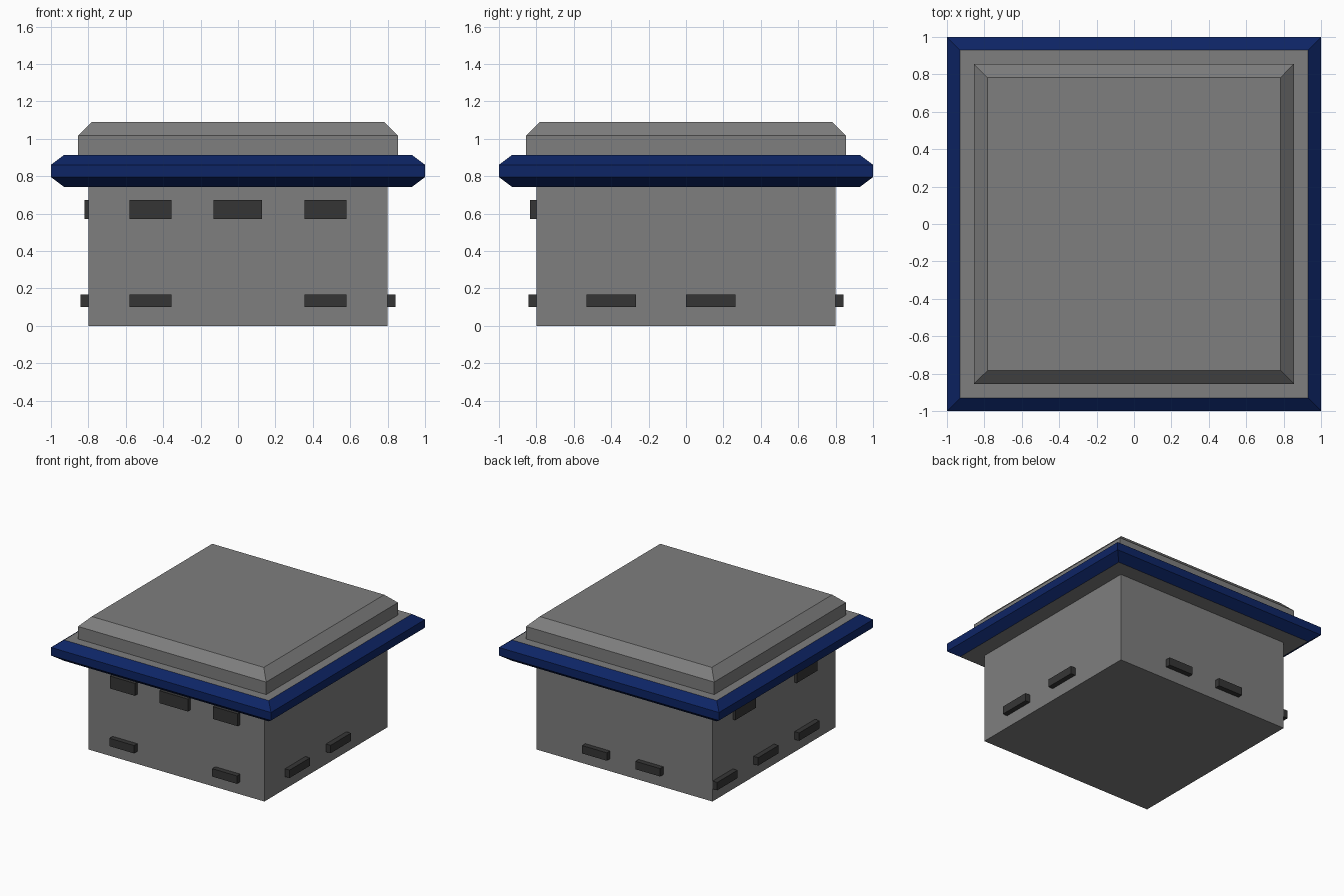
import bpy
import bmesh

old = bpy.data.objects.get("Cube")
if old:
    bpy.data.objects.remove(old)


def make_material(name, rgb):
    mat = bpy.data.materials.new(name)
    mat.use_nodes = True
    mat.diffuse_color = (*rgb, 1)
    mat.node_tree.nodes["Principled BSDF"].inputs["Base Color"].default_value = (*rgb, 1)
    return mat


GREY = make_material("wall grey", (0.21, 0.21, 0.21))
NAVY = make_material("navy trim", (0.004, 0.018, 0.13))
DARK = make_material("dark vent", (0.036, 0.036, 0.036))


def add_object(name, bm, materials):
    bmesh.ops.recalc_face_normals(bm, faces=bm.faces)
    mesh = bpy.data.meshes.new(name)
    bm.to_mesh(mesh)
    bm.free()
    for mat in materials:
        mesh.materials.append(mat)
    obj = bpy.data.objects.new(name, mesh)
    bpy.context.collection.objects.link(obj)
    return obj


def square_stack(name, profile, materials, side_index=0):
    """Join square rings of (half width, height) and cap both ends."""
    bm = bmesh.new()
    rings = [[bm.verts.new((sx * h, sy * h, z))
              for sx, sy in ((-1, -1), (1, -1), (1, 1), (-1, 1))]
             for h, z in profile]
    for low, high in zip(rings, rings[1:]):
        for i in range(4):
            j = (i + 1) % 4
            face = bm.faces.new((low[i], low[j], high[j], high[i]))
            face.material_index = side_index
    bm.faces.new(rings[0])
    bm.faces.new(rings[-1])
    return add_object(name, bm, materials)


WALL = 0.8


def vent(name, side, start, end, low, high, depth):
    """Box standing out of one wall, between start and end along it."""
    axis = 0 if side[1] == "x" else 1
    sign = 1 if side[0] == "+" else -1
    size, centre = [0, 0, high - low], [0, 0, (low + high) / 2]
    size[axis], centre[axis] = depth, sign * (WALL + depth / 2)
    size[1 - axis], centre[1 - axis] = end - start, (start + end) / 2
    bm = bmesh.new()
    bmesh.ops.create_cube(bm, size=1)
    bmesh.ops.scale(bm, vec=size, verts=bm.verts)
    bmesh.ops.translate(bm, vec=centre, verts=bm.verts)
    add_object(name, bm, [DARK])


# Body, overhanging eave with navy rim, and chamfered roof block
square_stack("body", [(WALL, 0), (WALL, 0.745)], [GREY])
square_stack("eave", [(0.93, 0.743), (1, 0.795), (1, 0.861), (0.93, 0.914)], [GREY, NAVY], 1)
square_stack("roof_block", [(0.855, 0.91), (0.855, 1.017), (0.782, 1.09)], [GREY])

# Lower vents: spans along each wall
LOWER = {
    "-y": ("front", [(-0.58, -0.355), (0.355, 0.58)]),
    "+y": ("back", [(-0.355, -0.13), (0.13, 0.355)]),
    "+x": ("left", [(-0.533, -0.267), (0, 0.265)]),
    "-x": ("right", [(-0.533, -0.267), (0, 0.265), (0.533, 0.798)]),
}
for side, (label, spans) in LOWER.items():
    for start, end in spans:
        vent(f"{label}_lower_vent", side, start, end, 0.102, 0.167, 0.042)

# Upper windows on the front and right walls
for start, end in [(-0.58, -0.355), (-0.13, 0.127), (0.355, 0.58)]:
    vent("front_window", "-y", start, end, 0.572, 0.674, 0.033)
for start, end in [(-0.533, -0.267), (0.267, 0.533)]:
    vent("right_window", "-x", start, end, 0.572, 0.674, 0.022)
